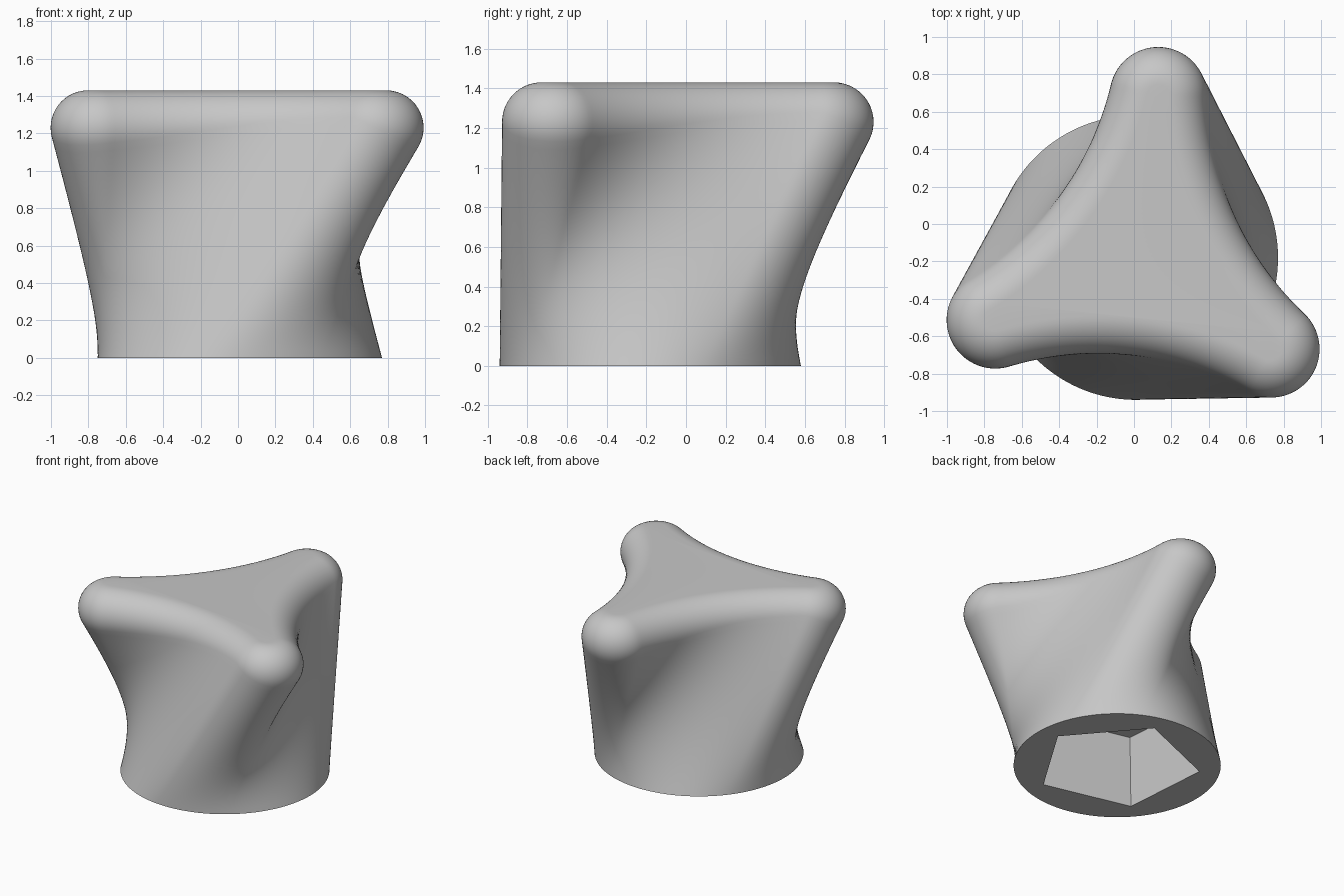
import bpy, bmesh, math
from mathutils import Vector, Matrix

if "Cube" in bpy.data.objects:
    bpy.data.objects.remove(bpy.data.objects["Cube"])

N = 240                              # points around each ring
BASE_C, BASE_R = Vector((0.01, -0.18)), 0.76
TOP_C, LOBE_DIST, LOBE_R = Vector((0.04, -0.165)), 0.856, 0.26
WAIST = 0.54                         # distance to the middle of a concave side
LOBE_ANGLE, TWIST = math.radians(84), math.radians(42)
Z_RIM, FILLET = 1.23, 0.20
SOCKET_R, SOCKET_TOP_R, SOCKET_Z = 0.61, 0.57, 0.56
SOCKET_TURN = math.radians(4.5)
THIRD = 2 * math.pi / 3

# Concave circle tangent to two neighbouring lobe circles
m = WAIST - LOBE_R
D = (LOBE_DIST**2 - m**2) / (LOBE_DIST - 2 * m)
RHO = D - WAIST
SIDE_C = Vector((D / 2, D * math.sqrt(3) / 2))
TANGENT = math.atan2(SIDE_C.y, SIDE_C.x - LOBE_DIST)
LOBE_LEN = LOBE_R * TANGENT
HALF_LEN = LOBE_LEN + RHO * (TANGENT - math.pi / 3)


def unit(a):
    return Vector((math.cos(a), math.sin(a)))


def lobed(angle):
    """Point and outward normal of the three-lobed rim, spaced by arc length."""
    lobe = round(angle / THIRD)
    s = angle / THIRD - lobe
    run = abs(s) * 2 * HALF_LEN
    if run < LOBE_LEN:
        n = unit(run / LOBE_R)
        p = Vector((LOBE_DIST, 0)) + n * LOBE_R
    else:
        n = unit(TANGENT - (run - LOBE_LEN) / RHO)
        p = SIDE_C - n * RHO
    if s < 0:
        p.y, n.y = -p.y, -n.y
    turn = Matrix.Rotation(LOBE_ANGLE + lobe * THIRD, 2)
    return TOP_C + turn @ p, turn @ n


def pentagon(angle, r):
    a = ((angle - SOCKET_TURN) % (THIRD * 0.6)) - THIRD * 0.3
    return BASE_C + unit(angle) * (r * math.cos(math.pi / 5) / math.cos(a))


def column(i):
    """One line of points from socket ceiling, over the wall, to the top face."""
    a = 2 * math.pi * i / N
    base = BASE_C + unit(a) * BASE_R
    rim, n = lobed(a - (LOBE_ANGLE - TWIST))
    lean = math.atan2((rim - base).dot(n), Z_RIM)

    def fillet(t):
        p = rim - n * FILLET * (1 - math.cos(t))
        return Vector((p.x, p.y, Z_RIM + FILLET * math.sin(t)))

    pts = [pentagon(a, SOCKET_TOP_R).to_3d() + Vector((0, 0, SOCKET_Z)),
           pentagon(a, SOCKET_R).to_3d()]
    foot = base.to_3d()
    pts += [foot.lerp(fillet(-lean), j / 28) for j in range(28)]
    pts += [fillet(-lean + (math.pi / 2 + lean) * j / 14) for j in range(15)]
    return pts


# Twisted knob with rounded rim and five-sided socket
bm = bmesh.new()
cols = [[bm.verts.new(p) for p in column(i)] for i in range(N)]
for i in range(N):
    a, b = cols[i], cols[(i + 1) % N]
    for j in range(len(a) - 1):
        bm.faces.new((a[j], b[j], b[j + 1], a[j + 1]))
bm.faces.new([c[-1] for c in cols])
bm.faces.new([c[0] for c in reversed(cols)])
bmesh.ops.recalc_face_normals(bm, faces=bm.faces)
mesh = bpy.data.meshes.new("twisted_knob")
bm.to_mesh(mesh)
bm.free()

knob = bpy.data.objects.new("twisted_knob", mesh)
bpy.context.collection.objects.link(knob)
grey = bpy.data.materials.new("plain grey")
grey.diffuse_color = (0.57, 0.57, 0.57, 1)
grey.use_nodes = True
grey.node_tree.nodes["Principled BSDF"].inputs["Base Color"].default_value = grey.diffuse_color
mesh.materials.append(grey)

bpy.context.view_layer.objects.active = knob
knob.select_set(True)
bpy.ops.object.shade_smooth_by_angle(angle=math.radians(30))
